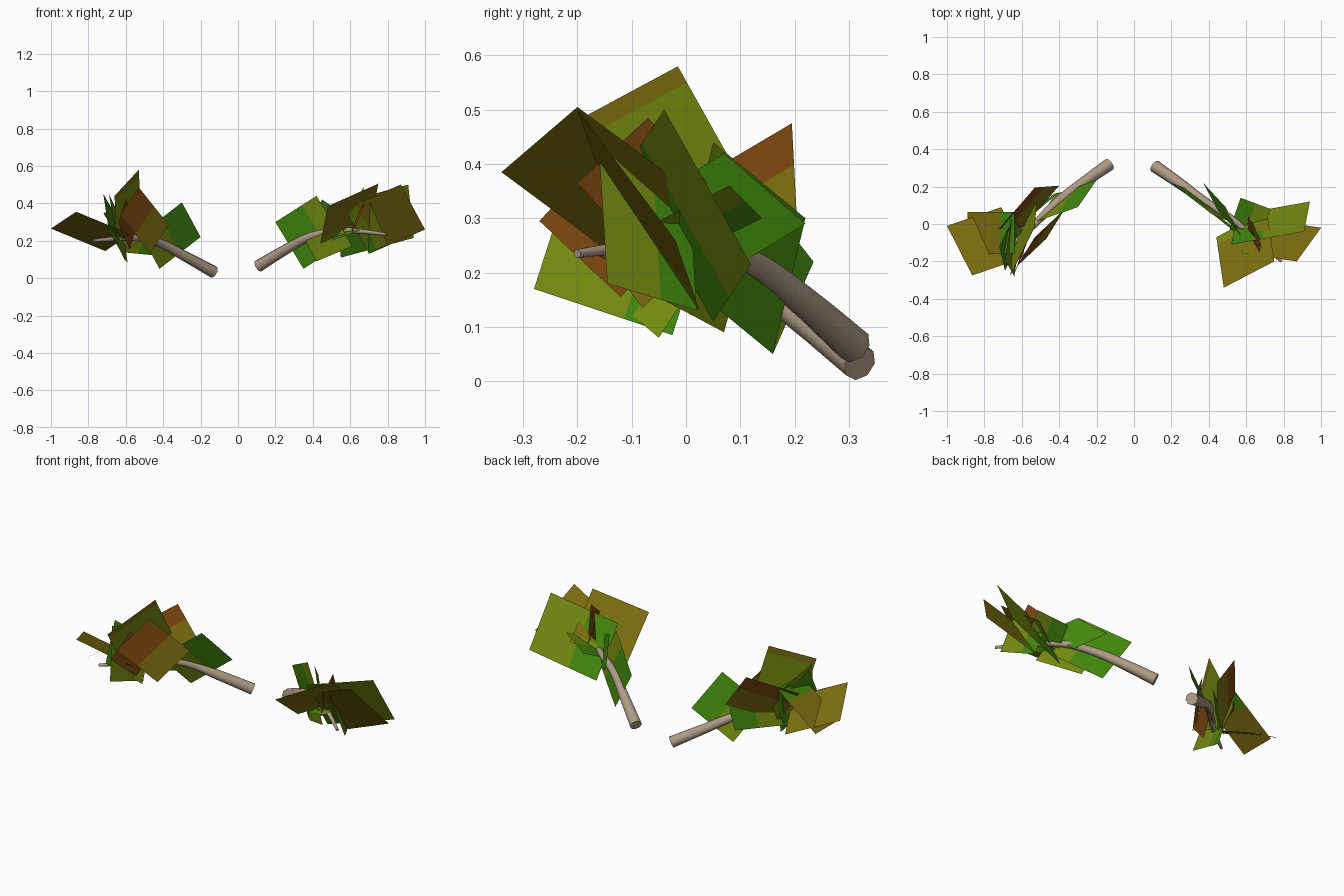
import bpy
from math import radians
from mathutils import Vector

cube = bpy.data.objects.get("Cube")
if cube:
    bpy.data.objects.remove(cube, do_unlink=True)


def material(name, *rgb):
    mat = bpy.data.materials.new(name)
    mat.use_nodes = True
    mat.diffuse_color = (*rgb, 1)
    mat.node_tree.nodes["Principled BSDF"].inputs["Base Color"].default_value = (*rgb, 1)
    return mat


bark = material("pale_bark", .43, .33, .24)
green = material("fresh_green", .055, .25, .004)
lime = material("yellow_green", .18, .26, .005)
ochre = material("autumn_ochre", .21, .16, .005)
brown = material("rusty_brown", .21, .065, .005)


def branch(name, points, radius, tip):
    """Tapered, capped, eight-sided tube along a smooth path."""
    curve = bpy.data.curves.new(name, "CURVE")
    curve.dimensions = "3D"
    curve.bevel_depth = radius
    curve.bevel_resolution = 2
    curve.use_fill_caps = True
    curve.resolution_u = 4
    spline = curve.splines.new("BEZIER")
    spline.bezier_points.add(len(points) - 1)
    last = len(points) - 1
    for i, (knot, co) in enumerate(zip(spline.bezier_points, points)):
        knot.co = co
        knot.handle_left_type = knot.handle_right_type = "AUTO"
        knot.radius = 1 + (tip / radius - 1) * i / last
    obj = bpy.data.objects.new(name, curve)
    bpy.context.collection.objects.link(obj)
    bpy.ops.object.select_all(action="DESELECT")
    obj.select_set(True)
    bpy.context.view_layer.objects.active = obj
    bpy.ops.object.convert(target="MESH")
    obj = bpy.context.view_layer.objects.active
    obj.data.materials.clear()
    obj.data.materials.append(bark)
    bpy.ops.object.shade_smooth_by_angle(angle=radians(65))


def leaf(name, corner, along, across, first, second=None, split=.5):
    """Flat leaf card; the colour changes at a split on its first edge."""
    corner, along, across = Vector(corner), Vector(along), Vector(across)
    steps = (0, split, 1) if second else (0, 1)
    verts = [corner + along * s + across * t for s in steps for t in (0, 1)]
    faces = [(2 * i, 2 * i + 2, 2 * i + 3, 2 * i + 1) for i in range(len(steps) - 1)]
    mesh = bpy.data.meshes.new(name)
    mesh.from_pydata(verts, [], faces)
    for i, mat in enumerate((first, second)[:len(faces)]):
        mesh.materials.append(mat)
        mesh.polygons[i].material_index = i
    bpy.context.collection.objects.link(bpy.data.objects.new(name, mesh))


# Two bare branches
branch("left_branch", [(.11, .31, .065), (.25, .213, .15), (.38, .12, .22),
                       (.52, .03, .255), (.65, -.08, .25), (.79, -.2, .235)], .034, .008)
branch("right_branch", [(-.13, .32, .033), (-.28, .215, .115), (-.42, .11, .19),
                        (-.53, 0, .215), (-.66, -.12, .21), (-.77, -.2, .2)], .034, .008)

# Leaves of the left branch, from its base to its tip
leaf("left_base_leaf", (.2, .22, .3), (.22, -.17, .14), (.15, -.06, -.25), green, lime, .65)
leaf("left_inner_leaf", (.37, .22, .29), (.12, -.13, -.08), (.08, -.15, .13), green)
leaf("left_low_leaf", (.36, .1, .2), (.19, -.15, .08), (.06, -.03, -.11), lime)
leaf("left_back_leaf", (.57, .14, .3), (.16, -.06, .06), (-.07, -.2, -.1), green, lime, .5)
leaf("left_rusty_leaf", (.67, -.07, .485), (-.06, .11, -.12), (0, -.13, -.12), brown)
leaf("left_front_leaf", (.44, -.07, .185), (.04, -.27, .2), (.27, .14, .12), lime, ochre, .15)
leaf("left_long_leaf", (.55, .05, .11), (.39, .07, .105), (-.03, -.16, .285), green, lime, .42)
leaf("left_under_leaf", (.8, -.145, .18), (-.1, .165, -.05), (-.1, -.015, .24), lime, green, .6)
leaf("left_tip_leaf", (.7, .025, .13), (.3, -.045, .13), (-.13, -.18, .24), lime, ochre, .2)

# Leaves of the right branch, from its base to its tip
leaf("right_base_leaf", (-.2, .235, .22), (-.22, -.075, -.17), (-.1, -.145, .185), green, lime, .5)
leaf("right_inner_leaf", (-.4, .17, .26), (-.2, -.17, .02), (-.03, -.01, -.14), green, lime, .5)
leaf("right_rusty_leaf", (-.53, .195, .475), (.13, .01, -.19), (-.19, -.22, -.13), brown, ochre, .4)
leaf("right_front_leaf", (-.53, -.07, .485), (.16, .15, -.2), (-.1, -.16, -.15), brown, ochre, .5)
leaf("right_top_leaf", (-.53, -.015, .58), (.01, .14, -.25), (-.13, -.26, -.14), ochre, lime, .12)
leaf("right_low_leaf", (-.64, -.28, .17), (.04, .255, -.085), (-.05, .09, .28), lime, green, .65)
leaf("right_upper_leaf", (-.72, -.12, .45), (.1, .2, -.17), (.03, -.13, -.2), green, lime, .5)
leaf("right_small_leaf", (-.64, -.27, .295), (.04, .12, .13), (.06, .15, -.14), brown)
leaf("right_outer_leaf", (-.89, -.157, .185), (.25, 0, .2), (0, .22, 0), ochre, green, .7)
leaf("right_tip_leaf", (-1, -.01, .265), (.135, -.265, .09), (.29, .1, -.12), ochre)
